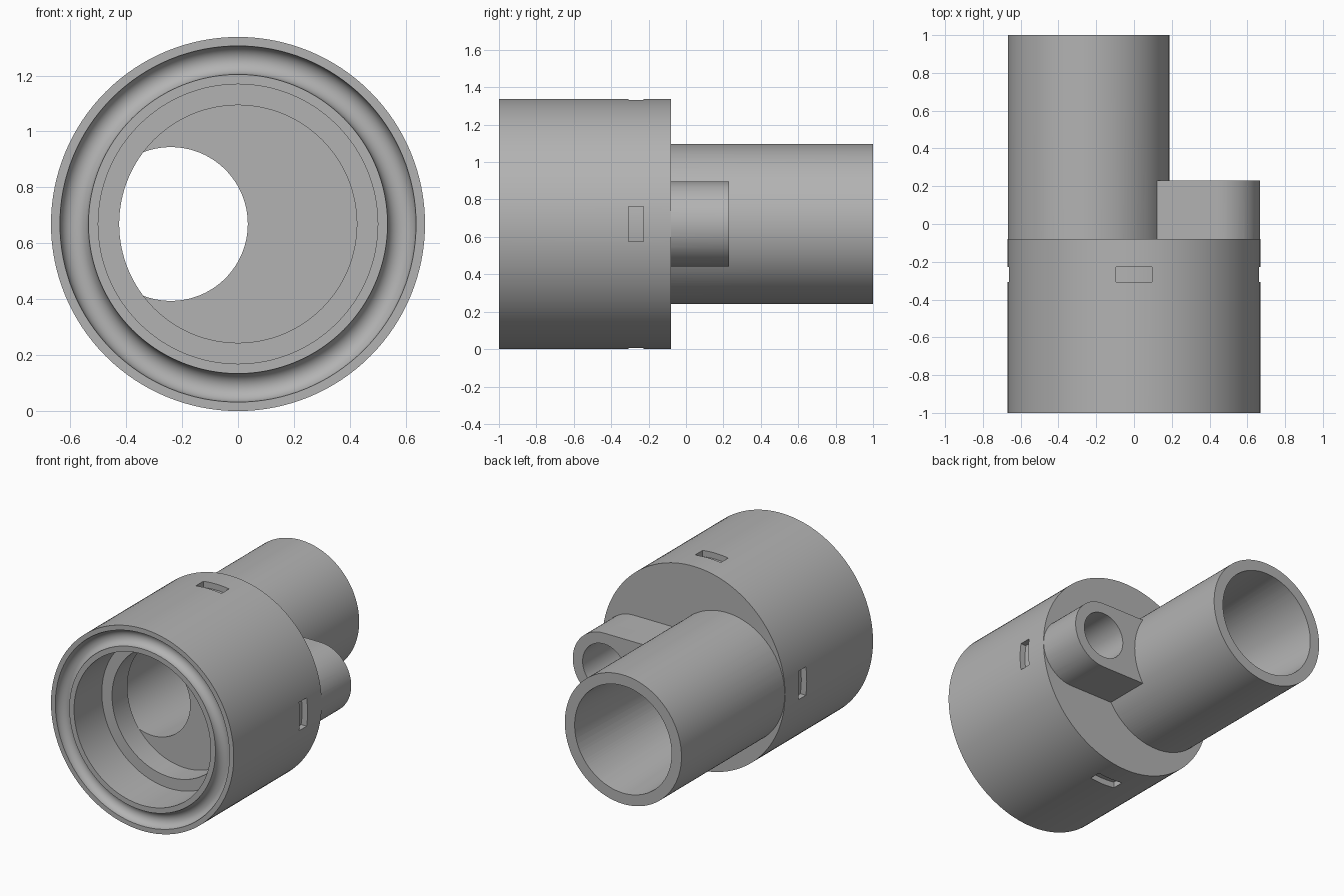
import bpy, bmesh, math
from mathutils import Matrix

if "Cube" in bpy.data.objects:
    bpy.data.objects.remove(bpy.data.objects["Cube"])

CZ = 0.669          # height of the main axis
R = 0.669           # body radius
grey = bpy.data.materials.new("light grey plastic")
grey.diffuse_color = (0.45, 0.45, 0.45, 1)
grey.use_nodes = True
grey.node_tree.nodes["Principled BSDF"].inputs["Base Color"].default_value = grey.diffuse_color


def to_object(name, bm):
    bmesh.ops.recalc_face_normals(bm, faces=bm.faces)
    me = bpy.data.meshes.new(name)
    bm.to_mesh(me)
    bm.free()
    me.materials.append(grey)
    ob = bpy.data.objects.new(name, me)
    bpy.context.collection.objects.link(ob)
    return ob


def lathe(name, profile, cx=0.0, n=128):
    """Spin closed (radius, y) profile round an axis parallel to y."""
    bm = bmesh.new()
    rings = []
    for r, y in profile:
        if r == 0:
            rings.append([bm.verts.new((cx, y, CZ))] * n)
        else:
            rings.append([bm.verts.new((cx + r * math.cos(2 * math.pi * i / n), y,
                                        CZ + r * math.sin(2 * math.pi * i / n))) for i in range(n)])
    for a, b in zip(rings, rings[1:]):
        for i in range(n):
            j = (i + 1) % n
            quad = list(dict.fromkeys((a[i], a[j], b[j], b[i])))
            bm.faces.new(quad)
    return to_object(name, bm)


def prism(name, pts, y0, y1):
    """Extrude an (x, z) outline along y."""
    bm = bmesh.new()
    face = bm.faces.new([bm.verts.new((x, y0, z)) for x, z in pts])
    ext = bmesh.ops.extrude_face_region(bm, geom=[face])["geom"]
    bmesh.ops.translate(bm, vec=(0, y1 - y0, 0),
                        verts=[v for v in ext if isinstance(v, bmesh.types.BMVert)])
    return to_object(name, bm)


def boolean(target, tool, op):
    m = target.modifiers.new(tool.name, "BOOLEAN")
    m.object, m.operation, m.solver = tool, op, "EXACT"
    bpy.context.view_layer.objects.active = target
    bpy.ops.object.modifier_apply(modifier=m.name)
    bpy.data.objects.remove(tool)


# Round body: outer shell, rounded front groove, stepped bore
groove = [(0.586 - 0.051 * math.cos(math.pi * i / 16), -1 + 0.051 * math.sin(math.pi * i / 16))
          for i in range(17)]
body = lathe("adapter_body", [(0, -0.08), (R, -0.08), (R, -1)] + groove[::-1]
             + [(0.5, -1), (0.5, -0.71), (0.425, -0.71), (0.425, -0.55), (0, -0.55)])

# Large hose pipe
PX, PR = -0.24, 0.427
boolean(body, lathe("hose_pipe", [(0, -0.15), (PR, -0.15), (PR, 1), (0, 1)], PX), "UNION")

# Small side port, round outside and squared off toward the pipe
SX, SR = 0.44, 0.228
arc = [(SX + SR * math.cos(a), CZ + SR * math.sin(a))
       for a in (math.pi * (i / 32 - 0.5) for i in range(33))]
boolean(body, prism("side_port", arc + [(-0.1, CZ + SR), (-0.1, CZ - SR)], -0.15, 0.23), "UNION")

# Tapered pipe bore and straight port bore, both opening in the bore floor
boolean(body, lathe("pipe_bore", [(0, -0.55), (0.275, -0.55), (0.355, 1.0), (0.355, 1.1), (0, 1.1)], PX),
        "DIFFERENCE")
boolean(body, lathe("port_bore", [(0, -0.55), (0.156, -0.55), (0.156, 0.4), (0, 0.4)], SX, 64),
        "DIFFERENCE")

# Four shallow slots round the body
for k in range(4):
    xs = [-0.094 + 0.188 * i / 8 for i in range(9)]
    slot = prism("slot", [(x, math.sqrt((R - 0.04) ** 2 - x * x)) for x in xs]
                 + [(0.094, 0.8), (-0.094, 0.8)], -0.307, -0.228)
    slot.data.transform(Matrix.Translation((0, 0, CZ)) @ Matrix.Rotation(k * math.pi / 2, 4, "Y"))
    boolean(body, slot, "DIFFERENCE")

# Smooth curves, sharp rims
bpy.ops.object.select_all(action="DESELECT")
body.select_set(True)
bpy.context.view_layer.objects.active = body
bpy.ops.object.shade_smooth_by_angle(angle=math.radians(30))
